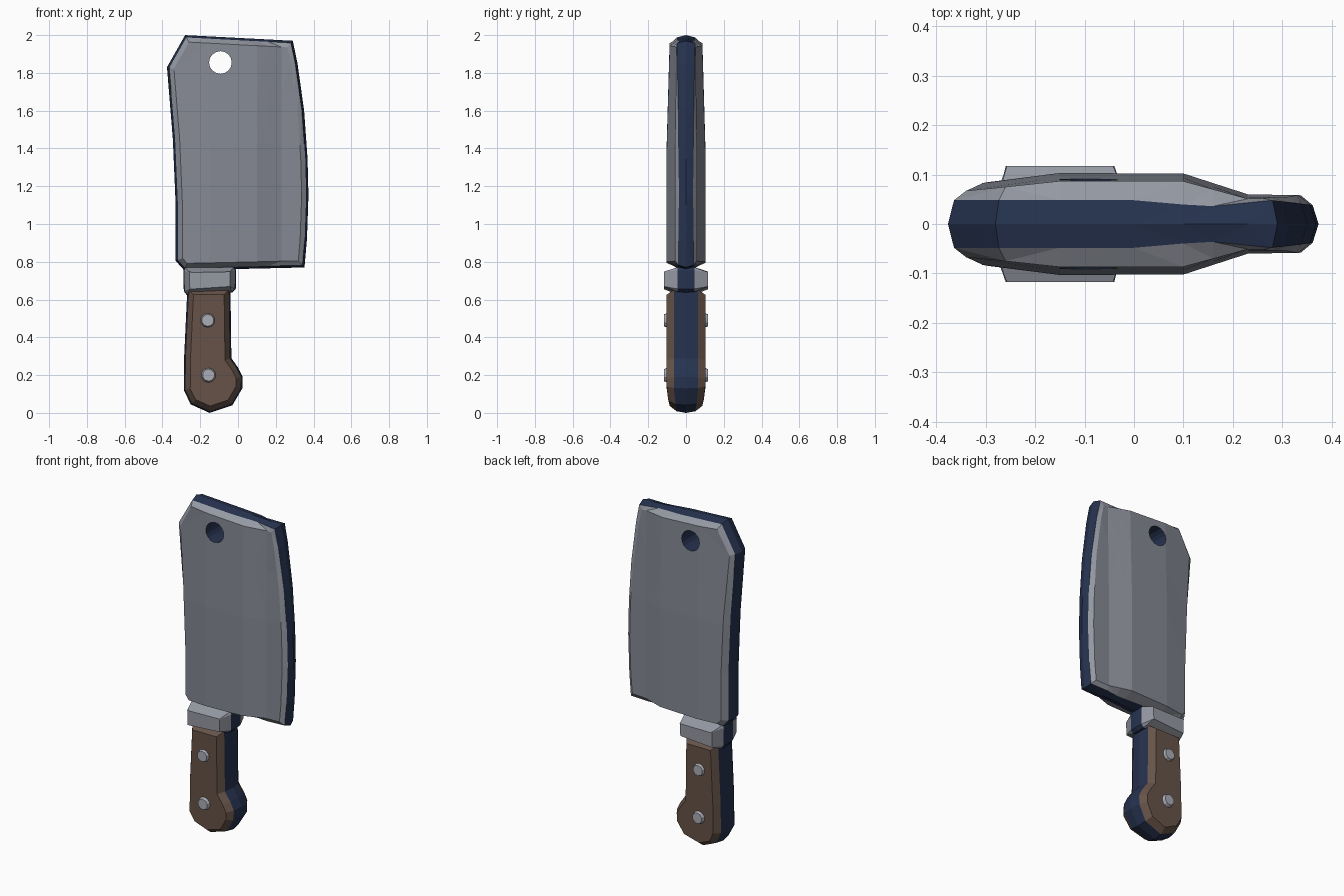
import bpy, bmesh, math
from mathutils import Vector, Matrix

if "Cube" in bpy.data.objects:
    bpy.data.objects.remove(bpy.data.objects["Cube"])


def material(name, rgb):
    m = bpy.data.materials.new(name)
    m.diffuse_color = (*rgb, 1)
    m.use_nodes = True
    m.node_tree.nodes["Principled BSDF"].inputs["Base Color"].default_value = m.diffuse_color
    return m


STEEL = material("blade steel", (0.235, 0.25, 0.295))
BRIGHT = material("bright steel", (0.30, 0.32, 0.365))
RIVET = material("rivet steel", (0.40, 0.42, 0.47))
WOOD = material("brown wood", (0.135, 0.087, 0.066))
NAVY = material("dark blue edge", (0.019, 0.032, 0.078))


def finish(name, bm, mats):
    bmesh.ops.recalc_face_normals(bm, faces=bm.faces[:])
    me = bpy.data.meshes.new(name)
    bm.to_mesh(me)
    bm.free()
    for m in mats:
        me.materials.append(m)
    ob = bpy.data.objects.new(name, me)
    bpy.context.collection.objects.link(ob)
    return ob


def inset(pts, d):
    """Move a clockwise outline inward by d with mitred corners."""
    out = []
    for i, p in enumerate(pts):
        p, a, b = Vector(p), Vector(pts[i - 1]), Vector(pts[(i + 1) % len(pts)])
        e1, e2 = (p - a).normalized(), (b - p).normalized()
        n1, n2 = Vector((e1.y, -e1.x)), Vector((e2.y, -e2.x))
        out.append(p + (n1 + n2) * d / (1 + n1.dot(n2)))
    return out


def plate(outline, rim_in, rim_y, face_in, face_y):
    """Chamfered slab. Face indices: 0 flat face, 1 rim, 2 chamfer."""
    bm = bmesh.new()
    levels = [(face_in, -face_y), (rim_in, -rim_y), (0, 0), (rim_in, rim_y), (face_in, face_y)]
    rings = [[bm.verts.new((p[0], y, p[1])) for p in inset(outline, d)] for d, y in levels]
    n = len(outline)
    for k in range(4):
        for i in range(n):
            j = (i + 1) % n
            f = bm.faces.new((rings[k][i], rings[k][j], rings[k + 1][j], rings[k + 1][i]))
            f.material_index = 1 if k in (1, 2) else 2
    bm.faces.new(rings[0])
    bm.faces.new(rings[4])
    return bm


def lerp(table, x):
    if x <= table[0][0]:
        return table[0][1]
    for (a, va), (b, vb) in zip(table, table[1:]):
        if x <= b:
            return va + (vb - va) * (x - a) / (b - a)
    return table[-1][1]


# Blade: slab cut into strips, then thickness shaped across its width
blade_outline = [(-0.28, 2.0), (0.29, 1.97), (0.315, 1.85), (0.35, 1.6), (0.368, 1.35),
                 (0.373, 1.15), (0.365, 0.92), (0.352, 0.77), (-0.285, 0.755), (-0.33, 0.805),
                 (-0.33, 1.1), (-0.345, 1.45), (-0.376, 1.83)]
RIM = [(-0.37, 0.048), (0.0, 0.048), (0.15, 0.035), (0.28, 0.048), (0.37, 0.037)]
FACE = [(-0.37, 0.07), (-0.30, 0.084), (-0.15, 0.103), (0.1, 0.102), (0.23, 0.06), (0.34, 0.058)]
HEIGHT = [(1.4, 1.0), (1.97, 0.84)]
bm = plate(blade_outline, 0.012, 0.048, 0.036, 0.1)
cuts = [((x, 0, 0), (1, 0, 0)) for x in (-0.15, 0.0, 0.1, 0.16, 0.23)]
cuts += [((0, 0, z), (0, 0, 1)) for z in (1.1, 1.4, 1.7)]
for co, no in cuts:
    bmesh.ops.bisect_plane(bm, geom=bm.verts[:] + bm.edges[:] + bm.faces[:],
                           plane_co=co, plane_no=no)
for v in bm.verts:
    y = abs(v.co.y)
    rim = lerp(RIM, v.co.x)
    face = max(lerp(FACE, v.co.x) * lerp(HEIGHT, v.co.z), rim + 0.006)
    new = y * rim / 0.048 if y <= 0.0481 else rim + (y - 0.048) / 0.052 * (face - rim)
    v.co.y = math.copysign(new, v.co.y)
bmesh.ops.triangulate(bm, faces=bm.faces[:])
blade = finish("blade", bm, [STEEL, NAVY, BRIGHT])

# Hanging hole with dark walls
bm = bmesh.new()
bmesh.ops.create_cone(bm, cap_ends=True, segments=16, radius1=0.06, radius2=0.06, depth=0.5,
                      matrix=Matrix.Translation((-0.093, 0, 1.855)) @ Matrix.Rotation(math.pi / 2, 4, 'X'))
for f in bm.faces:
    f.material_index = 1
cutter = finish("hole_cutter", bm, [STEEL, NAVY, BRIGHT])
mod = blade.modifiers.new("hole", 'BOOLEAN')
mod.operation = 'DIFFERENCE'
mod.solver = 'EXACT'
mod.object = cutter
deps = bpy.context.evaluated_depsgraph_get()
cut_mesh = bpy.data.meshes.new_from_object(blade.evaluated_get(deps))
blade.modifiers.clear()
blade.data = cut_mesh
bpy.data.objects.remove(cutter)

# Ferrule collar between blade and handle
collar = [(-0.28, 0.775), (-0.02, 0.775), (-0.01, 0.755), (-0.012, 0.655),
          (-0.03, 0.638), (-0.27, 0.622), (-0.287, 0.645), (-0.289, 0.755)]
finish("ferrule", plate(collar, 0.004, 0.045, 0.032, 0.117), [BRIGHT, NAVY, BRIGHT])

# Handle: wooden scales around a dark spine
grip = [(-0.268, 0.66), (-0.04, 0.66), (-0.035, 0.29), (0.0, 0.24), (0.025, 0.19), (0.023, 0.13),
        (-0.03, 0.04), (-0.15, 0.0), (-0.25, 0.045), (-0.287, 0.12), (-0.285, 0.3)]
bm = plate(grip, 0.008, 0.064, 0.034, 0.102)
for v in bm.verts:                      # thinner toward the butt
    v.co.y *= lerp([(0.0, 0.75), (0.1, 1.0)], v.co.z)
finish("handle", bm, [WOOD, NAVY, WOOD])

# Rivets on both sides
bm = bmesh.new()
for x, z in ((-0.16, 0.49), (-0.156, 0.2)):
    for s in (-1, 1):
        bmesh.ops.create_cone(bm, cap_ends=True, segments=10, radius1=0.043, radius2=0.032, depth=0.03,
                              matrix=Matrix.Translation((x, s * 0.102, z))
                              @ Matrix.Rotation(-s * math.pi / 2, 4, 'X'))
finish("rivets", bm, [RIVET])
